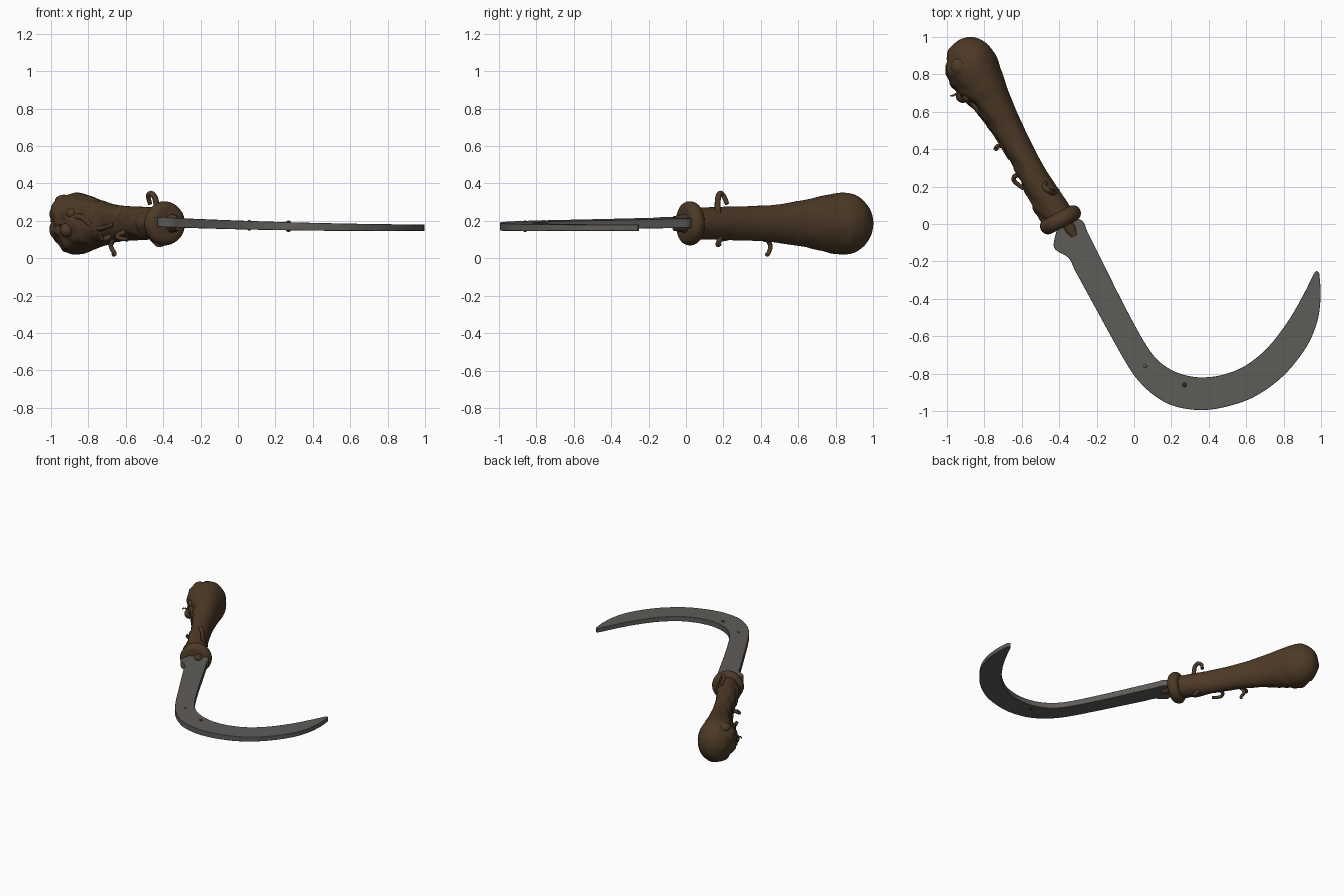
import bpy, bmesh, math
from mathutils import Vector, noise

cube = bpy.data.objects.get("Cube")
if cube:
    bpy.data.objects.remove(cube, do_unlink=True)


def material(name, colour):
    mat = bpy.data.materials.new(name)
    mat.use_nodes = True
    mat.diffuse_color = (*colour, 1)
    shader = mat.node_tree.nodes["Principled BSDF"]
    shader.inputs["Base Color"].default_value = (*colour, 1)
    shader.inputs["Roughness"].default_value = 0.7
    return mat


wood = material("dark brown wood", (0.075, 0.042, 0.02))
steel = material("grey steel", (0.115, 0.108, 0.1))
dark = material("dark rivet grey", (0.03, 0.028, 0.026))


def finish(name, bm, mat, angle=40):
    bmesh.ops.recalc_face_normals(bm, faces=bm.faces)
    mesh = bpy.data.meshes.new(name)
    bm.to_mesh(mesh)
    bm.free()
    mesh.materials.append(mat)
    obj = bpy.data.objects.new(name, mesh)
    bpy.context.collection.objects.link(obj)
    bpy.ops.object.select_all(action="DESELECT")
    obj.select_set(True)
    bpy.context.view_layer.objects.active = obj
    bpy.ops.object.shade_smooth_by_angle(angle=math.radians(angle))
    return obj


def spline(points, steps):
    """Smooth curve through points of any dimension."""
    pts = [Vector(p) for p in points]
    pts = [pts[0]] + pts + [pts[-1]]
    result = []
    for a, b, c, d in zip(pts, pts[1:], pts[2:], pts[3:]):
        for i in range(steps):
            t = i / steps
            result.append(b + (c - a) * t / 2 + (a * 2 - b * 5 + c * 4 - d) * t**2 / 2
                          + (b * 3 - a - c * 3 + d) * t**3 / 2)
    return result + [pts[-1]]


def skin(bm, rings):
    """Join closed rings of positions and cap both ends."""
    rows = [[bm.verts.new(p) for p in ring] for ring in rings]
    for low, high in zip(rows, rows[1:]):
        for i in range(len(low)):
            j = (i + 1) % len(low)
            bm.faces.new((low[i], low[j], high[j], high[i]))
    bm.faces.new(rows[0])
    bm.faces.new(rows[-1])


axis = Vector((-0.47, 0.88, 0)).normalized()
side = Vector((axis.y, -axis.x, 0))
up = Vector((0, 0, 1))


def oval_rings(stations, segments, rough=0):
    """Ovals across the handle axis; station = x, y, half width, half height."""
    rings = []
    for x, y, wide, tall in stations:
        centre = Vector((x, y, 0.186))
        ring = []
        for k in range(segments):
            a = math.tau * k / segments
            arm = side * wide * math.cos(a) + up * tall * math.sin(a)
            # gnarled bark gathers on the inner side of the grip
            gnarl = rough * (0.15 + max(0, -math.cos(a)))
            bump = noise.noise((centre + arm) * 14) + 0.5 * noise.noise((centre + arm) * 30)
            ring.append(centre + arm * (1 + gnarl * bump))
        rings.append(ring)
    return rings


# Handle: narrow grip swelling to a rounded knob
grip = [(-0.38, 0, 0.08, 0.08), (-0.44, 0.09, 0.085, 0.085), (-0.535, 0.25, 0.075, 0.09),
        (-0.635, 0.44, 0.075, 0.096), (-0.74, 0.625, 0.096, 0.125),
        (-0.825, 0.76, 0.13, 0.155), (-0.87, 0.85, 0.14, 0.165),
        (-0.9, 0.92, 0.115, 0.14), (-0.925, 0.97, 0.065, 0.08), (-0.933, 0.985, 0.01, 0.01)]
bm = bmesh.new()
skin(bm, oval_rings(spline(grip, 8), 48, 0.16))
finish("handle", bm, wood, 60)

# Collar: thick rounded ring where blade meets grip
bm = bmesh.new()
collar = []
for i in range(13):
    t = math.pi * i / 12
    p = Vector((-0.393, 0.022, 0)) - axis * 0.042 * math.cos(t)
    r = 0.078 + 0.04 * math.sin(t)
    collar.append((p.x, p.y, r, r))
skin(bm, oval_rings(collar, 40, 0.05))
finish("collar", bm, wood, 50)

# Wooden tongue wrapping the root of the blade
bm = bmesh.new()
tongue = []
for reach, wide in ((0, 0.04), (0.05, 0.038), (0.085, 0.022)):
    p = Vector((-0.36, 0.01, 0)) - axis * reach
    tongue.append((p.x, p.y, wide, 0.052 - reach * 0.15))
skin(bm, oval_rings(tongue, 16))
finish("blade_tongue", bm, wood)


# Blade: paired back and cutting edge points, x y then x y
def level(x):
    """Centre height and half thickness along the slightly sloping blade."""
    return 0.163 + 0.0215 * (1 - x) ** 2 / 1.4 * 0.98, 0.017 + 0.009 * (1 - x) / 1.4


root = [(-0.41, -0.02, -0.3, 0.03), (-0.43, -0.11, -0.27, 0.01),
        (-0.41, -0.145, -0.25, -0.04), (-0.35, -0.18, -0.22, -0.1),
        (-0.32, -0.24, -0.18, -0.18)]
sweep = [root[-1], (-0.2, -0.46, -0.05, -0.44), (-0.05, -0.73, 0.06, -0.64),
         (0.03, -0.845, 0.13, -0.73), (0.12, -0.925, 0.2, -0.78), (0.22, -0.975, 0.28, -0.81),
         (0.36, -0.995, 0.37, -0.82), (0.5, -0.975, 0.48, -0.805), (0.65, -0.92, 0.6, -0.755),
         (0.8, -0.81, 0.72, -0.655), (0.92, -0.66, 0.83, -0.51), (0.98, -0.52, 0.91, -0.37),
         (0.998, -0.38, 0.957, -0.275), (0.99, -0.26, 0.975, -0.25)]
rings = []
for ax, ay, bx, by in spline(root, 3)[:-1] + spline(sweep, 6):
    (za, ha), (zb, hb) = level(ax), level(bx)
    rings.append([(ax, ay, za - ha), (bx, by, zb - hb), (bx, by, zb + hb), (ax, ay, za + ha)])
bm = bmesh.new()
skin(bm, rings)
blade = finish("blade", bm, steel, 35)
bevel = blade.modifiers.new("softened edges", "BEVEL")
bevel.width = 0.006
bevel.segments = 2
bevel.angle_limit = math.radians(50)


def ball(name, place, radius, mat, squash=1):
    bm = bmesh.new()
    bmesh.ops.create_uvsphere(bm, u_segments=16, v_segments=10, radius=radius)
    for v in bm.verts:
        v.co = Vector((v.co.x, v.co.y, v.co.z * squash)) + Vector(place)
    finish(name, bm, mat, 60)


# Small rivets through the blade
for name, x, y, radius, mat in (("rivet", 0.27, -0.86, 0.012, dark),
                                ("small_rivet", 0.06, -0.76, 0.009, steel)):
    z, half = level(x)
    for label, sign in (("upper", 1), ("lower", -1)):
        ball(label + "_" + name, (x, y, z + sign * half), radius, mat, 0.7)

# Twisted twigs sprouting from the grip
twigs = {
    "upper_twig": (0.016, [(-0.43, 0.17, 0.24), (-0.44, 0.17, 0.31), (-0.46, 0.18, 0.345),
                           (-0.48, 0.2, 0.335), (-0.47, 0.22, 0.29)]),
    "lower_twig": (0.014, [(-0.47, 0.19, 0.12), (-0.43, 0.17, 0.075), (-0.4, 0.18, 0.075)]),
    "hanging_twig": (0.013, [(-0.65, 0.42, 0.12), (-0.68, 0.45, 0.07),
                             (-0.66, 0.44, 0.025), (-0.67, 0.43, 0.02)]),
    "hooked_twig": (0.015, [(-0.66, 0.43, 0.13), (-0.72, 0.42, 0.1), (-0.74, 0.4, 0.13)]),
    "curled_twig": (0.014, [(-0.56, 0.27, 0.15), (-0.63, 0.26, 0.13),
                            (-0.64, 0.23, 0.11), (-0.59, 0.19, 0.1)]),
    "long_root": (0.018, [(-0.93, 0.74, 0.2), (-0.84, 0.62, 0.22),
                          (-0.75, 0.5, 0.16), (-0.66, 0.35, 0.18)]),
    "knob_thorn": (0.006, [(-0.92, 0.72, 0.16), (-0.96, 0.69, 0.18), (-0.98, 0.685, 0.17)]),
}
for name, (thick, path) in twigs.items():
    bm = bmesh.new()
    pts = spline(path, 5)
    rings = []
    for i, p in enumerate(pts):
        along = (pts[min(i + 1, len(pts) - 1)] - pts[max(i - 1, 0)]).normalized()
        u = along.cross(side).normalized()
        v = along.cross(u)
        r = thick * (1.1 - 0.35 * i / len(pts))
        rings.append([p + (u * math.cos(math.tau * k / 8) + v * math.sin(math.tau * k / 8)) * r
                      for k in range(8)])
    skin(bm, rings)
    finish(name, bm, wood, 60)

# Burls on the bark side of the knob
ball("large_burl", (-0.915, 0.685, 0.15), 0.038, wood)
ball("small_burl", (-0.89, 0.68, 0.24), 0.03, wood)
ball("top_burl", (-0.93, 0.84, 0.305), 0.05, wood, 0.7)
